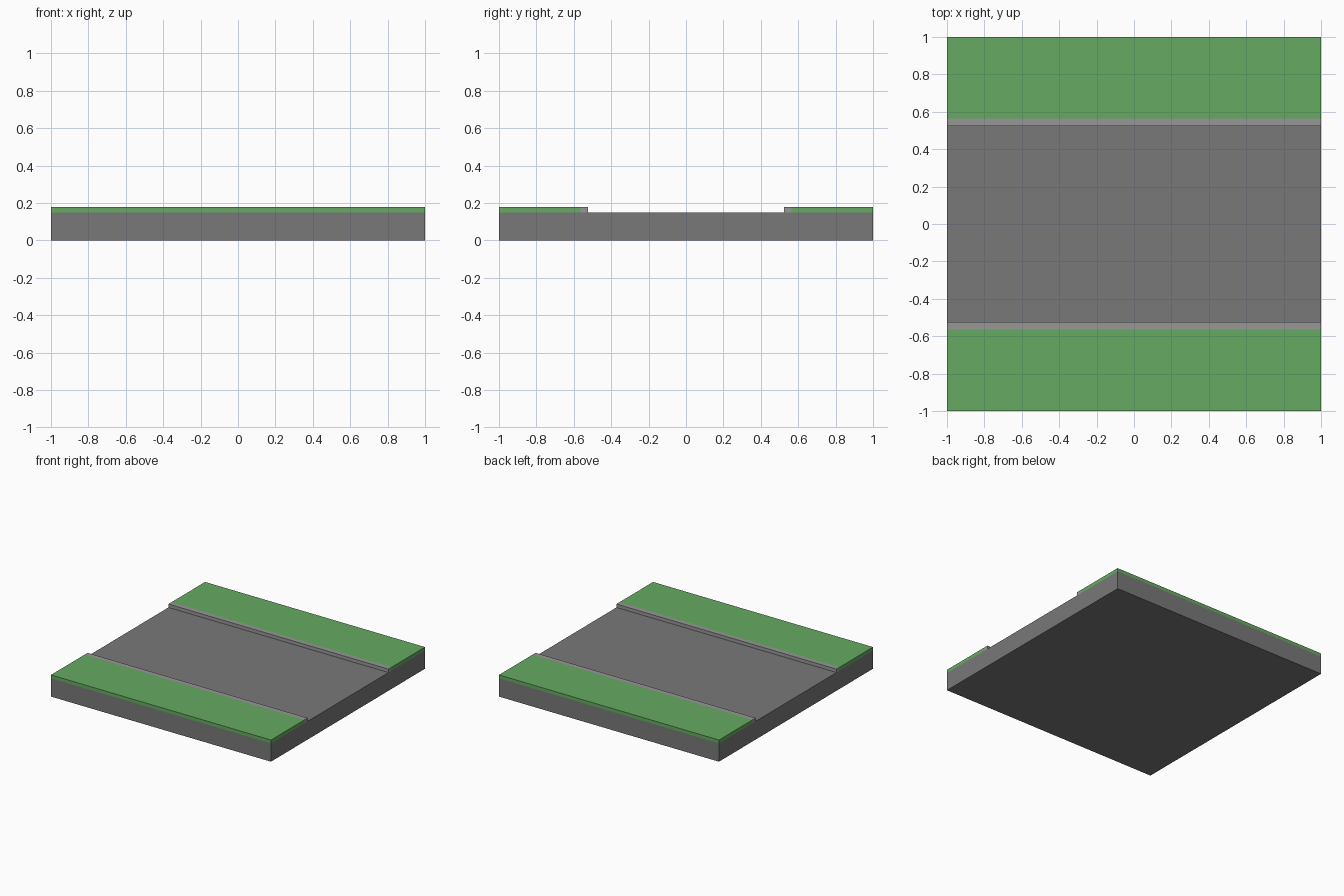
import bpy

if "Cube" in bpy.data.objects:
    bpy.data.objects.remove(bpy.data.objects["Cube"])

BASE_TOP = 0.15    # road surface height
VERGE_TOP = 0.178  # kerb and grass height
ROAD_HALF = 0.525  # half width of the road
KERB_OUT = 0.565   # outer edge of the kerb


def material(name, color):
    mat = bpy.data.materials.new(name)
    mat.diffuse_color = (*color, 1)
    mat.use_nodes = True
    mat.node_tree.nodes["Principled BSDF"].inputs["Base Color"].default_value = mat.diffuse_color
    return mat


def slab(name, y0, y1, z0, z1, mat):
    """Full-length box along x between the given y and z limits."""
    bpy.ops.mesh.primitive_cube_add(size=1)
    ob = bpy.context.object
    ob.name = name
    for v in ob.data.vertices:
        v.co.x *= 2
        v.co.y = y0 if v.co.y < 0 else y1
        v.co.z = z0 if v.co.z < 0 else z1
    ob.data.materials.append(mat)
    return ob


asphalt = material("asphalt", (0.19, 0.19, 0.19))
concrete = material("concrete", (0.31, 0.31, 0.31))
green = material("grass", (0.13, 0.40, 0.12))

# Road bed
slab("road_base", -1, 1, 0, BASE_TOP, asphalt)

# Kerb and grass verge on each side of the road
for side, s in (("front", -1), ("back", 1)):
    for part, a, b, mat in (("kerb", ROAD_HALF, KERB_OUT, concrete),
                            ("grass_verge", KERB_OUT, 1, green)):
        y0, y1 = sorted((s * a, s * b))
        slab(f"{side}_{part}", y0, y1, BASE_TOP, VERGE_TOP, mat)
